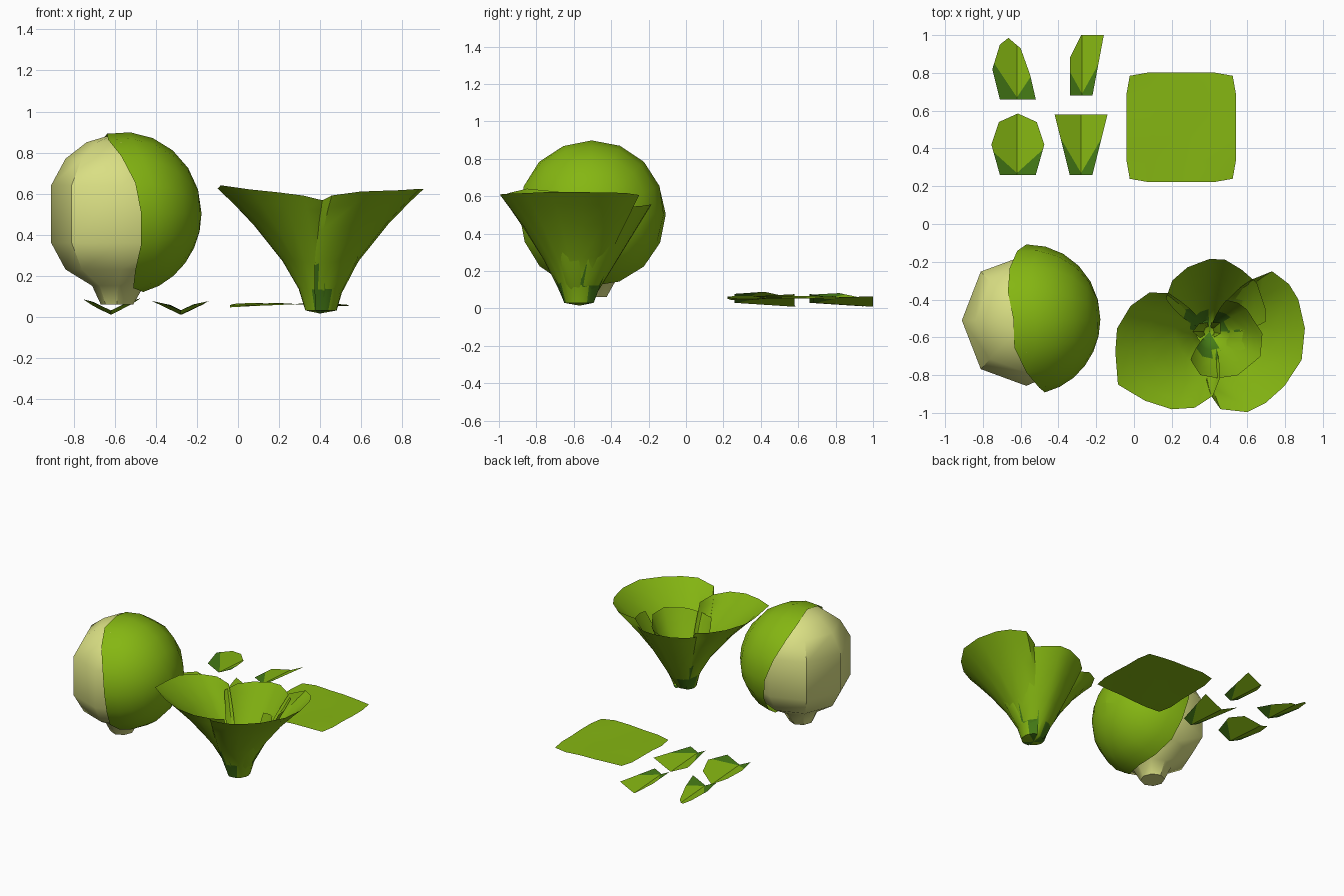
import bpy, bmesh, math, random
from mathutils import Vector

if "Cube" in bpy.data.objects:
    bpy.data.objects.remove(bpy.data.objects["Cube"])

random.seed(3)


def material(name, rgb):
    m = bpy.data.materials.new(name)
    m.diffuse_color = (*rgb, 1)
    m.use_nodes = True
    m.node_tree.nodes["Principled BSDF"].inputs["Base Color"].default_value = m.diffuse_color
    return m


GREEN = material("leaf green", (0.235, 0.47, 0.006))
DARK = material("dark leaf green", (0.06, 0.20, 0.008))
PALE = material("pale heart", (0.70, 0.74, 0.23))


def finish(name, bm, mats, angle=40):
    bmesh.ops.remove_doubles(bm, verts=bm.verts, dist=0.0005)
    me = bpy.data.meshes.new(name)
    bm.to_mesh(me)
    bm.free()
    for m in mats:
        me.materials.append(m)
    ob = bpy.data.objects.new(name, me)
    bpy.context.collection.objects.link(ob)
    bpy.ops.object.select_all(action='DESELECT')
    ob.select_set(True)
    bpy.context.view_layer.objects.active = ob
    bpy.ops.object.shade_smooth_by_angle(angle=math.radians(angle))
    return ob


def skin(bm, rows, closed=False):
    """Join rows of points with quads; returns (face, column) pairs."""
    vs = [[bm.verts.new(p) for p in r] for r in rows]
    n = len(rows[0])
    out = []
    for a, b in zip(vs, vs[1:]):
        for i in range(n if closed else n - 1):
            j = (i + 1) % n
            out.append((bm.faces.new((a[i], a[j], b[j], b[i])), i))
    return out


# Pale cabbage heart with its short stem: eight-sided lathe
bm = bmesh.new()
profile = [(0.001, 0.06, -.02), (.085, .06, -.02), (.135, .15, -.015), (.29, .23, 0), (.365, .36, 0),
           (.365, .64, 0), (.29, .77, 0), (.18, .85, 0), (.08, .878, 0), (0.001, .88, 0)]
rows = []
for r, z, dx in profile:
    row = []
    for k in range(8):
        a = k * math.pi / 4
        c, s = math.cos(a), math.sin(a)
        q = 0.95 if c > -0.1 and z > .2 else 1
        row.append((-.57 + dx + r * c * .935 * q, -.51 + r * s * q, z))
    rows.append(row)
skin(bm, rows, True)
finish("cabbage_heart", bm, [PALE])

# Outer leaf wrapped round the right half of the heart; offset = ragged edge
edge = [-.01, -.06, -.1, -.11, -.08, -.075, -.01, .06, .09, .09, .06, .05, .1, .08, .04, .02]
bm = bmesh.new()
rows = []
for i in range(7):
    row = []
    for k, off in enumerate(edge):
        phi = k * math.tau / 16
        th = max(i / 6, 0.001) * math.acos(off / .39)
        row.append((-.56 + .382 * math.cos(th),
                    -.505 + .397 * math.sin(th) * math.cos(phi),
                    max(.12, .503 + .397 * math.sin(th) * math.sin(phi))))
    rows.append(row)
skin(bm, rows, True)
finish("cabbage_outer_leaf", bm, [GREEN])

# Open lettuce: cupped leaves round one centre, each given by its rim (angle, radius)
CX, CY = 0.40, -0.57


def cupped_leaf(name, rim, r0, top, power, flare=0.25, dark=True):
    bm = bmesh.new()
    a0, a1 = rim[0][0], rim[-1][0]
    mid = (a0 + a1) / 2
    levels = [0, .18, .41, .71, .89, 1]
    rows = [[(CX, CY, .015)] * len(rim)]
    for g in levels:
        row = []
        for a, R in rim:
            th = math.radians(mid + (a - mid) * (1 + flare * (1 - g)))
            r = r0 + (R - r0) * g ** power(R)
            z = .03 + (top(R) - .03) * g
            row.append((CX + r * math.cos(th), CY + r * math.sin(th), z))
        rows.append(row)
    n = len(rim) - 1
    for f, col in skin(bm, rows):
        d = min(col, n - 1 - col) + .5
        f.material_index = int(dark and f.calc_center_median().z < .30 * (1 - d / 3.5))
    bmesh.ops.dissolve_degenerate(bm, dist=0.0005, edges=bm.edges)
    finish(name, bm, [GREEN, DARK], 45)


rim_top = lambda R: .45 + .34 * R
bend = lambda R: max(1.05, 1 + (R - .33) * 3)

cupped_leaf("left_open_leaf", [(137, .30), (147, .38), (162, .44), (178, .49), (192, .51), (210, .56),
            (227, .50), (244, .457), (259, .41), (273, .34), (283, .25)], .072, rim_top, bend, .15)
cupped_leaf("right_open_leaf", [(-88, .345), (-82, .414), (-65, .47), (-52, .48), (-36, .49), (-17, .51),
            (2, .505), (20, .5), (31, .49), (44, .46), (51, .355)], .082, rim_top, bend)
cupped_leaf("back_open_leaf", [(10, .30), (22, .32), (46, .36), (63, .37), (78, .39), (90, .385),
            (109, .36), (126, .335), (143, .29)], .062, lambda R: .40 + .40 * R, lambda R: 1.0)
cupped_leaf("inner_leaf", [(62, .19), (45, .215), (31, .23), (-2, .28), (-26, .30), (-57, .275),
            (-80, .25), (-102, .235), (-124, .18)], .05, lambda R: .35 + .45 * R, lambda R: .85, .1)
cupped_leaf("heart_leaf_a", [(100, .05), (140, .07), (180, .09), (215, .06)], .03,
            lambda R: .22 + 1.3 * R, lambda R: 1, 0, False)
cupped_leaf("heart_leaf_b", [(-50, .04), (-10, .06), (40, .075), (80, .05)], .025,
            lambda R: .24 + 1.3 * R, lambda R: 1, 0, False)


# Small torn leaves: folded along a midrib, dark in the lower corners
def torn_leaf(name, outline, xc, k):
    y0 = min(p[1] for p in outline)
    bm = bmesh.new()
    bm.faces.new([bm.verts.new((x, y, 0)) for x, y in outline])
    tip = Vector((xc, y0 + .01, 0))
    for no in ((1, 0, 0), (k, -1, 0), (-k, -1, 0)):
        bmesh.ops.bisect_plane(bm, geom=bm.verts[:] + bm.edges[:] + bm.faces[:],
                               plane_co=tip, plane_no=no)
    for f in bm.faces:
        c = f.calc_center_median()
        f.material_index = int(c.y - tip.y < k * abs(c.x - xc) and c.y < y0 + .17)
    for v in bm.verts:
        v.co.z = .03 - .065 * (v.co.y - y0) + .48 * abs(v.co.x - xc)
    bmesh.ops.recalc_face_normals(bm, faces=bm.faces)
    finish(name, bm, [GREEN, DARK], 20)


torn_leaf("torn_leaf_pointed", [(-.71, .66), (-.52, .66), (-.55, .79), (-.60, .93), (-.665, .985),
                                (-.71, .95), (-.75, .82)], -.62, 1.5)
torn_leaf("torn_leaf_slanted", [(-.34, .68), (-.22, .68), (-.16, 1), (-.28, 1), (-.34, .88)], -.275, 1.8)
torn_leaf("torn_leaf_round", [(-.71, .26), (-.52, .26), (-.475, .42), (-.515, .54), (-.615, .585),
                              (-.715, .54), (-.755, .42)], -.62, .9)
torn_leaf("torn_leaf_flared", [(-.34, .26), (-.22, .26), (-.14, .58), (-.42, .58)], -.28, 1.7)

# Flat square leaf with clipped corners and a gentle ripple
bm = bmesh.new()
rows = []
for j in range(6):
    v = j / 2.5 - 1
    row = []
    for i in range(6):
        u = i / 2.5 - 1
        s = .94 if abs(u * v) > .9 else 1
        row.append((.25 + .29 * u * s, .512 + .29 * v * s,
                    .056 + .008 * math.cos(2 * u + v) + random.uniform(-.004, .004)))
    rows.append(row)
skin(bm, rows)
finish("square_leaf", bm, [GREEN], 40)
